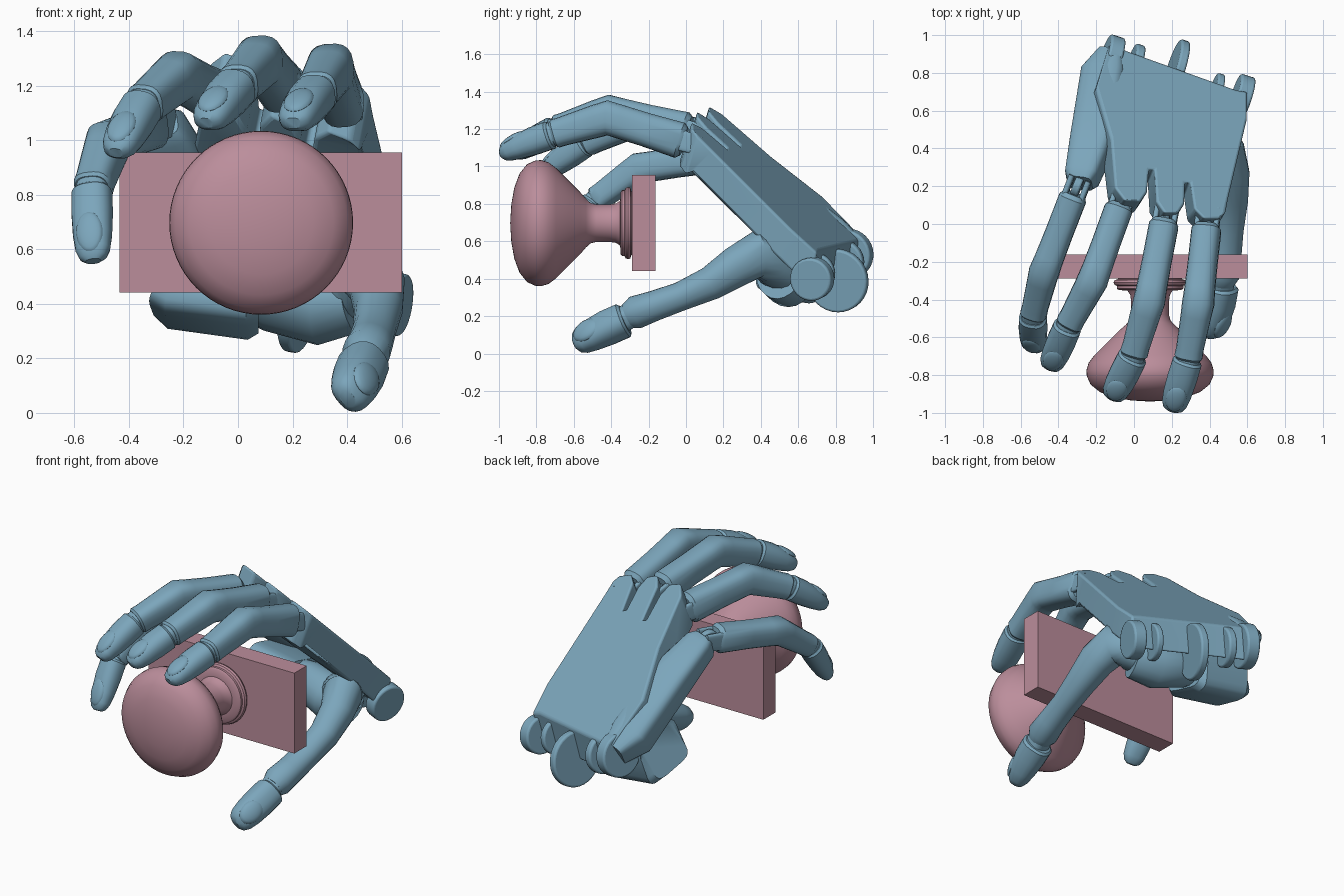
import bpy, bmesh, math
from mathutils import Vector as V, Matrix

if "Cube" in bpy.data.objects:
    bpy.data.objects.remove(bpy.data.objects["Cube"])

def material(name, col):
    m = bpy.data.materials.new(name)
    m.diffuse_color = (*col, 1)
    m.use_nodes = True
    m.node_tree.nodes["Principled BSDF"].inputs["Base Color"].default_value = m.diffuse_color
    return m

BLUE = material("blue_plastic", (0.20, 0.38, 0.50))
PINK = material("pink_plastic", (0.50, 0.27, 0.33))

def finish(bm, name, mat, angle=35, bevel=0):
    bmesh.ops.recalc_face_normals(bm, faces=bm.faces[:])
    me = bpy.data.meshes.new(name)
    bm.to_mesh(me)
    bm.free()
    ob = bpy.data.objects.new(name, me)
    bpy.context.collection.objects.link(ob)
    me.materials.append(mat)
    if bevel:
        b = ob.modifiers.new("bevel", 'BEVEL')
        b.width, b.segments, b.limit_method = bevel, 3, 'ANGLE'
    bpy.ops.object.select_all(action='DESELECT')
    ob.select_set(True)
    bpy.context.view_layer.objects.active = ob
    bpy.ops.object.shade_smooth_by_angle(angle=math.radians(angle))
    return ob

def frame(t, up):
    t = t.normalized()
    side = t.cross(up).normalized()
    return t, side, side.cross(t)

# skin rounded-box sections (centre, half width, half height) along a path
def loft(name, secs, up, power=2.6, n=20):
    bm, rings = bmesh.new(), []
    pts = [V(s[0]) for s in secs]
    for i, (_, w, h) in enumerate(secs):
        t, side, u = frame(pts[min(i + 1, len(pts) - 1)] - pts[max(i - 1, 0)], up)
        ring = []
        for k in range(n):
            a = 2 * math.pi * (k + .5) / n
            c, s = math.cos(a), math.sin(a)
            x = math.copysign(abs(c) ** (2 / power), c) * w
            y = math.copysign(abs(s) ** (2 / power), s) * h
            ring.append(bm.verts.new(pts[i] + side * x + u * y))
        rings.append(ring)
    for a, b in zip(rings, rings[1:]):
        for k in range(n):
            bm.faces.new((a[k], a[(k + 1) % n], b[(k + 1) % n], b[k]))
    bm.faces.new(rings[0])
    bm.faces.new(rings[-1])
    return finish(bm, name, BLUE)

def disc(name, centre, axis, r, thick):
    bm = bmesh.new()
    rot = V(axis).to_track_quat('Z', 'Y').to_matrix().to_4x4()
    bmesh.ops.create_cone(bm, cap_ends=True, segments=32, radius1=r, radius2=r, depth=thick,
                          matrix=Matrix.Translation(centre) @ rot)
    return finish(bm, name, BLUE, 35, min(.012, thick * .25))

# fingertip with rounded end and a nail
def fingertip(name, a, b, up, w, h):
    d = b - a
    prof = [(0, .86, .86), (.04, 1, 1), (.35, 1.02, .98), (.65, .97, .84),
            (.85, .86, .68), (.95, .68, .50), (1, .38, .28)]
    loft(name + "_tip", [(a + d * f - up * h * .25 * f * f, w * p, h * q) for f, p, q in prof], up, 2.4)
    t, side, u = frame(d, up)
    bm = bmesh.new()
    rot = Matrix((side, t, u)).transposed().to_4x4()
    bmesh.ops.create_uvsphere(bm, u_segments=20, v_segments=10, radius=1,
        matrix=Matrix.Translation(a + d * .70 + u * h * .53) @ rot
        @ Matrix.Rotation(-.22, 4, 'X') @ Matrix.Diagonal((w * .68, d.length * .27, h * .30, 1)))
    finish(bm, name + "_nail", BLUE)

# fingers: knuckle, middle joint, end joint, tip
UP = V((-.1, -.35, .9)).normalized()
FINGERS = {
    "index_finger": ((.39, .03, 1.12), (.34, -.42, 1.26), (.285, -.72, 1.17), (.20, -.995, 1.08), .083, .09, UP),
    "middle_finger": ((.17, .06, 1.18), (.08, -.41, 1.29), (-.005, -.70, 1.195), (-.12, -.93, 1.08), .083, .09, UP),
    "ring_finger": ((-.06, .14, 1.15), (-.22, -.30, 1.235), (-.35, -.54, 1.125), (-.45, -.77, .97), .08, .088, UP),
    "little_finger": ((-.30, .20, 1.06), (-.475, -.25, .99), (-.535, -.49, .815), (-.535, -.67, .57), .078, .08,
                      V((-.25, -.5, .8)).normalized()),
}
for name, (k, p, e, tip, w, h, up) in FINGERS.items():
    k, p, e, tip = map(V, (k, p, e, tip))
    d1, d2 = p - k, e - p
    loft(name, [(k + d1 * .09, w * .75, h * .85), (k + d1 * .14, w * .95, h * 1.08), (k + d1 * .55, w * .95, h),
                (k + d1 * .85, w * .98, h), (p, w * 1.03, h * 1.04), (p + d2 * .2, w * .98, h * .98),
                (p + d2 * .8, w * .88, h * .86), (p + d2 * .93, w * .9, h * .86), (p + d2 * .97, w * .8, h * .74)], up, 2.8)
    t, side, u = frame(d1, up)
    # hinge fork and pin at the knuckle
    for s in (-1, 1):
        c = k + side * s * w * .6
        loft(name + "_fork", [(c - t * .05, .016, .05), (c + t * .11, .016, .06)], up, 4)
    disc(name + "_hinge", k, side, .058, w * .55)
    loft(name + "_link", [(k, .014, .03), (k + t * .12, .014, .03)], up)
    # end joint and tip
    dt = (tip - e).normalized()
    loft(name + "_joint", [(e - d2.normalized() * .03, w * .78, h * .74), (e + dt * .03, w * .78, h * .74)], up)
    fingertip(name, e, tip, up, w * .95, h * .86)

# thumb
TU = V((.3, -.45, .85)).normalized()
loft("thumb", [((.32, .56, .42), .11, .12), ((.42, .47, .49), .12, .13), ((.475, .38, .53), .115, .125),
               ((.51, .27, .465), .10, .11), ((.515, .13, .375), .088, .09), ((.50, -.03, .305), .08, .076),
               ((.485, -.17, .255), .083, .08), ((.47, -.27, .22), .088, .088), ((.462, -.31, .20), .07, .068)],
     TU, 2.2)
loft("thumb_joint", [((.465, -.28, .215), .068, .066), ((.455, -.36, .17), .068, .066)], TU)
fingertip("thumb", V((.46, -.325, .18)), V((.42, -.60, .065)), V((.75, -.2, .55)).normalized(), .09, .092)

# palm slab on a tilted plane, knuckle lobes split by slots
N = V((.29, .64, .71)).normalized()
def plane_z(x, y):
    return 1.205 - (.29 * (x - .45) + .64 * (y - .03)) / .71
outline = [(-.13, .95), (-.02, .91), (.54, .71), (.60, .70), (.60, .56), (.50, .14), (.485, .06), (.45, .03),
           (.37, .03), (.32, .08), (.30, .22), (.27, .22), (.268, .11), (.235, .06), (.16, .06), (.12, .12),
           (.11, .29), (.08, .29), (.07, .17), (.035, .12), (-.05, .125), (-.10, .19), (-.12, .45), (-.20, .72)]
bm = bmesh.new()
top = [bm.verts.new((x, y, plane_z(x, y))) for x, y in outline]
low = []
for i, v in enumerate(top):
    drop = V((-.02, -.03, -.20)) if i < 4 else V((-.04, -.065, -.21)) if 6 <= i < 22 else -N * .165
    low.append(bm.verts.new(v.co + drop))
for ring in (top, low):
    bm.faces.new(ring)
for i in range(len(top)):
    j = (i + 1) % len(top)
    bm.faces.new((top[i], top[j], low[j], low[i]))
bmesh.ops.triangulate(bm, faces=[f for f in bm.faces if len(f.verts) > 4])
finish(bm, "palm", BLUE, 35, .015)

# outer palm segment behind the little finger, heel pad, thumb base
loft("outer_palm", [((-.12, .89, .55), .07, .08), ((-.16, .78, .62), .12, .11), ((-.215, .45, .885), .12, .10),
                    ((-.275, .25, 1.035), .09, .085), ((-.285, .215, 1.06), .065, .06)],
     V((-.1, .6, .75)), 4)
loft("heel_pad", [((-.26, .59, .48), .15, .12), ((-.24, .585, .47), .18, .14), ((.05, .565, .43), .18, .14),
                  ((.075, .565, .43), .15, .12)], V((.2, .25, .95)), 5)
loft("thumb_base", [((.02, .58, .46), .12, .10), ((.12, .57, .44), .15, .125), ((.30, .54, .40), .15, .145),
                    ((.42, .50, .42), .12, .13)], N, 2.2)

# wrist lugs
AX = V((.94, -.30, -.15))
for c, r, th in [((.57, .675, .40), .115, .08), ((.43, .69, .43), .11, .04), ((.22, .81, .39), .17, .05),
                 ((.0, .835, .49), .12, .05), ((-.125, .865, .53), .135, .08)]:
    disc("wrist_lug", V(c), AX, r, th)

# turned door knob
prof = [(0, -.94), (.10, -.934), (.19, -.918), (.265, -.89), (.315, -.85), (.335, -.805), (.337, -.775),
        (.325, -.735), (.295, -.695), (.23, -.63), (.165, -.565), (.13, -.535), (.108, -.51), (.10, -.48),
        (.10, -.41), (.105, -.375), (.12, -.352), (.165, -.35), (.176, -.342), (.176, -.328), (.188, -.322),
        (.193, -.31), (.188, -.297), (.17, -.292), (.17, -.28), (0, -.28)]
bm = bmesh.new()
vs = [bm.verts.new((r, y, 0)) for r, y in prof]
es = [bm.edges.new(p) for p in zip(vs, vs[1:])]
bmesh.ops.spin(bm, geom=vs + es, cent=(0, 0, 0), axis=(0, 1, 0), angle=2 * math.pi, steps=64)
bmesh.ops.remove_doubles(bm, verts=bm.verts[:], dist=1e-4)
bmesh.ops.translate(bm, verts=bm.verts[:], vec=(.085, 0, .697))
finish(bm, "door_knob", PINK, 40)

# door plate
bm = bmesh.new()
bmesh.ops.create_cube(bm, size=1, matrix=Matrix.Translation((.083, -.225, .698)) @ Matrix.Diagonal((1.035, .125, .515, 1)))
finish(bm, "door_plate", PINK)
